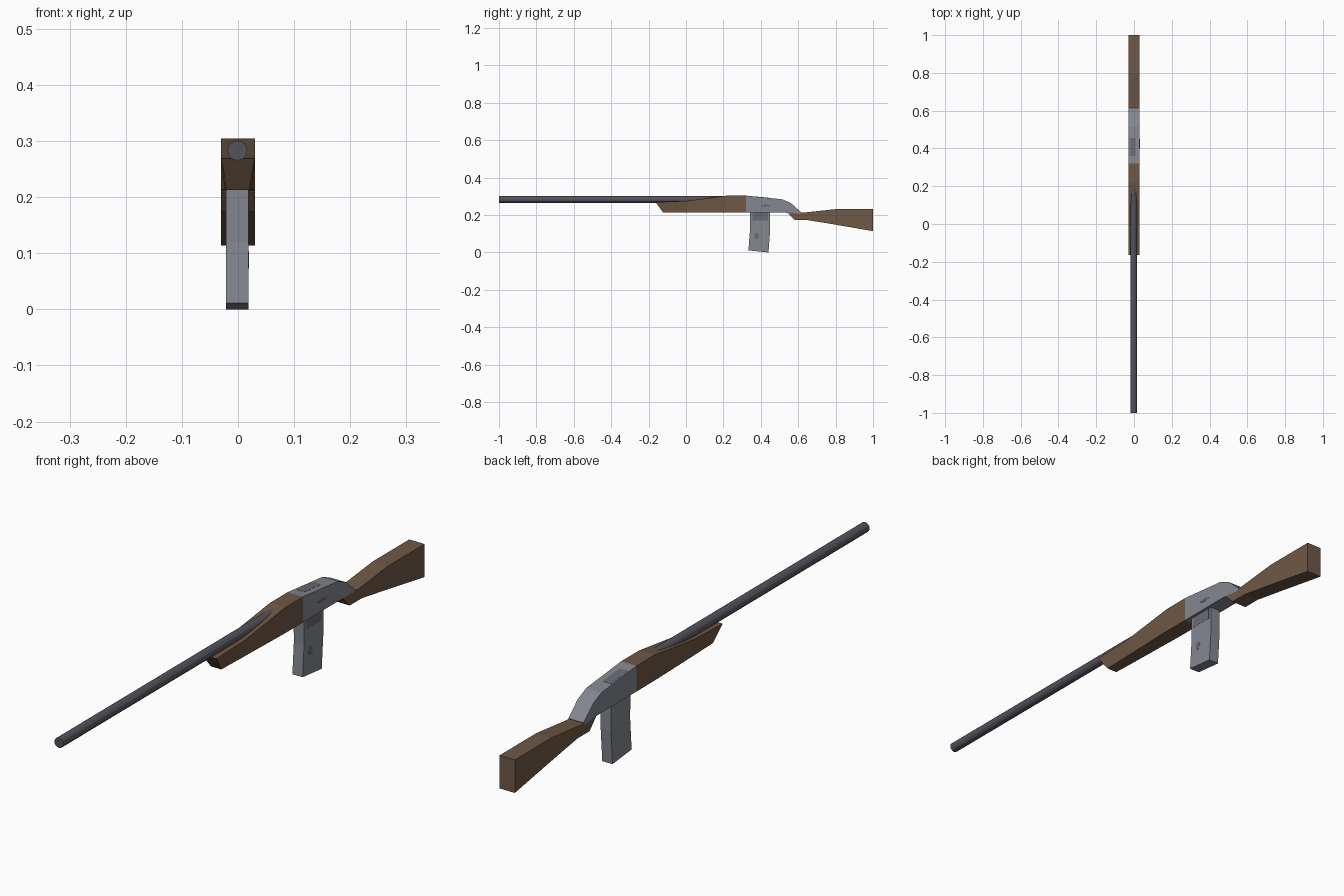
import bpy, bmesh, math
from mathutils import Matrix

if "Cube" in bpy.data.objects:
    bpy.data.objects.remove(bpy.data.objects["Cube"])


def lin(c):
    c /= 255
    return c / 12.92 if c <= 0.04045 else ((c + 0.055) / 1.055) ** 2.4


def material(name, r, g, b):
    m = bpy.data.materials.new(name)
    m.diffuse_color = (lin(r), lin(g), lin(b), 1)
    m.use_nodes = True
    m.node_tree.nodes["Principled BSDF"].inputs["Base Color"].default_value = m.diffuse_color
    return m


wood = material("brown wood", 110, 88, 69)
steel = material("grey steel", 131, 135, 143)
dark = material("dark barrel steel", 84, 82, 92)
worn = material("worn steel", 107, 106, 116)


def finish(bm, name, mat):
    bmesh.ops.recalc_face_normals(bm, faces=bm.faces)
    me = bpy.data.meshes.new(name)
    bm.to_mesh(me)
    bm.free()
    me.materials.append(mat)
    ob = bpy.data.objects.new(name, me)
    bpy.context.collection.objects.link(ob)
    return ob


def loft(name, mat, sections, cx=0.0):
    """Each section: (y top, z top, y bottom, z bottom, half width top, half width bottom)."""
    bm = bmesh.new()
    rings = []
    for yt, zt, yb, zb, wt, wb in sections:
        rings.append([bm.verts.new(p) for p in (
            (cx - wt, yt, zt), (cx + wt, yt, zt), (cx + wb, yb, zb), (cx - wb, yb, zb))])
    for a, b in zip(rings, rings[1:]):
        for i in range(4):
            j = (i + 1) % 4
            bm.faces.new((a[i], a[j], b[j], b[i]))
    bm.faces.new(rings[0])
    bm.faces.new(rings[-1])
    return finish(bm, name, mat)


def disc(name, mat, loc, rot, radius, depth, sides, scale=(1, 1, 1)):
    bm = bmesh.new()
    bmesh.ops.create_cone(bm, cap_ends=True, segments=sides, radius1=radius,
                          radius2=radius, depth=depth)
    bm.transform(Matrix.Translation(loc) @ Matrix.Diagonal((*scale, 1)) @ rot)
    return finish(bm, name, mat)


W = 0.03

# wooden fore-end, narrowing at the front underside
loft("fore_end", wood, [
    (-0.163, 0.269, -0.122, 0.213, W, 0.02),
    (0.0, 0.275, 0.0, 0.213, W, 0.024),
    (0.22, 0.304, 0.22, 0.213, W, W),
    (0.32, 0.304, 0.32, 0.213, W, W)])

# receiver with rounded rear top
loft("receiver", steel, [
    (0.32, 0.304, 0.32, 0.213, W, W),
    (0.515, 0.284, 0.515, 0.213, W, W),
    (0.562, 0.263, 0.562, 0.211, W, W),
    (0.615, 0.215, 0.61, 0.205, W, W)])

# butt stock
loft("butt_stock", wood, [
    (0.545, 0.212, 0.547, 0.209, W, W),
    (0.58, 0.212, 0.582, 0.173, W, W),
    (0.63, 0.213, 0.65, 0.173, W, W),
    (0.795, 0.231, 0.795, 0.149, W, W),
    (1.0, 0.231, 1.0, 0.114, W, W)])

# barrel, sunk into the fore-end
disc("barrel", dark, (-0.001, -0.4, 0.283), Matrix.Rotation(math.pi / 2, 4, 'X'),
     0.0178, 1.2, 12)

# slightly curved box magazine: sections run front to back, top to bottom
bm = bmesh.new()
rings = []
for yf, zf, yb, zb in ((0.341, 0.23, 0.45, 0.23), (0.342, 0.12, 0.45, 0.12),
                       (0.334, 0.011, 0.441, 0.0)):
    rings.append([bm.verts.new(p) for p in (
        (-0.021, yf, zf), (0.019, yf, zf), (0.019, yb, zb), (-0.021, yb, zb))])
for a, b in zip(rings, rings[1:]):
    for i in range(4):
        j = (i + 1) % 4
        bm.faces.new((a[i], a[j], b[j], b[i]))
bm.faces.new(rings[0])
bm.faces.new(rings[-1])
finish(bm, "magazine", steel)

# worn patches: on the receiver top, magazine side and receiver side
loft("top_patch", worn, [
    (0.36, 0.3005, 0.36, 0.297, 0.0165, 0.0165),
    (0.455, 0.2908, 0.455, 0.287, 0.0165, 0.0165)], cx=-0.0085)
loft("magazine_patch", worn, [
    (0.355, 0.213, 0.355, 0.172, 0.001, 0.001),
    (0.438, 0.213, 0.438, 0.172, 0.001, 0.001)], cx=0.0187)
side = Matrix.Rotation(math.pi / 2, 4, 'Y')
disc("magazine_spot", worn, (0.0187, 0.377, 0.088), side, 0.016, 0.002, 10, (1, 0.75, 1))
disc("receiver_mark", worn, (0.0297, 0.425, 0.25), side, 0.025, 0.002, 10, (1, 1, 0.25))
